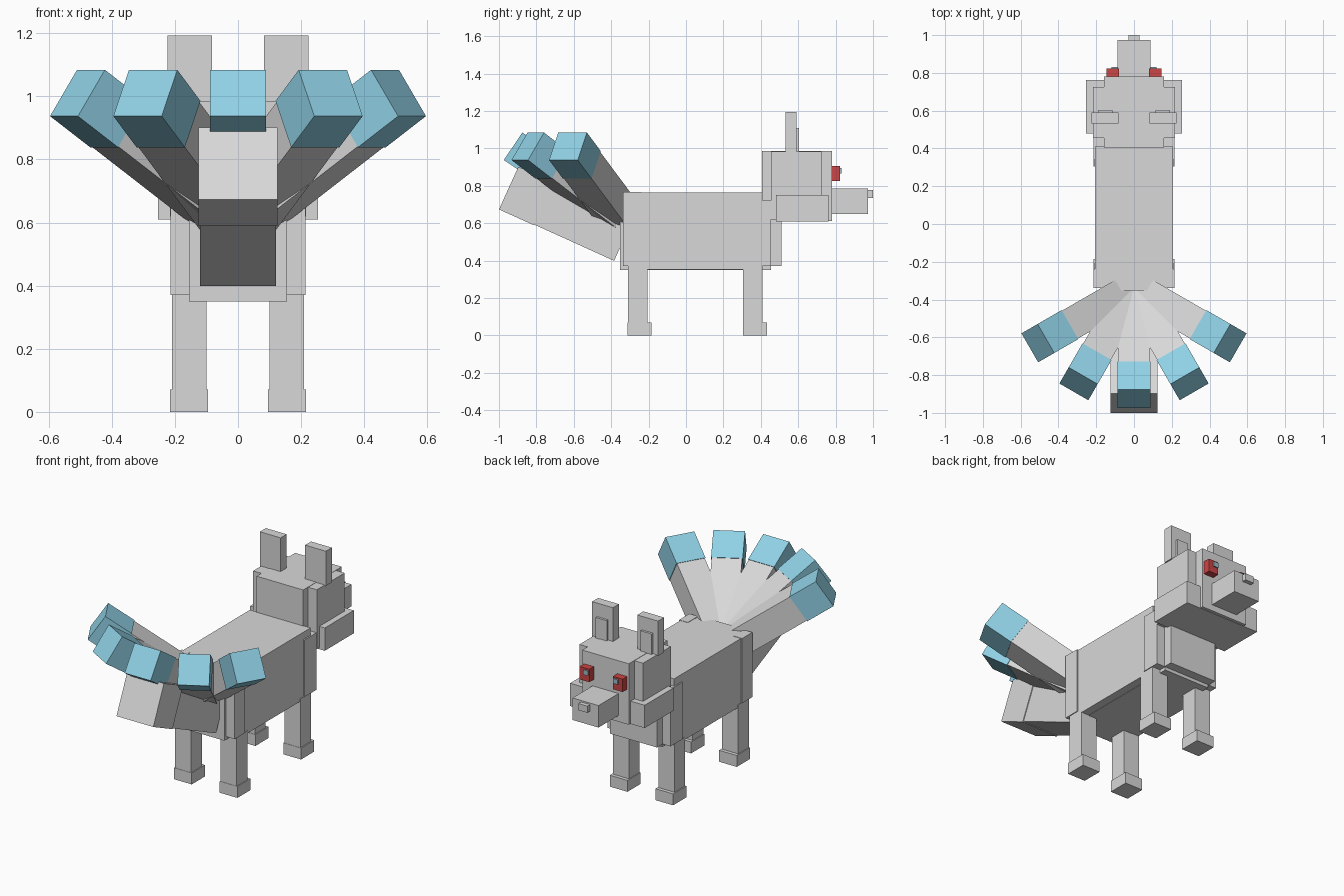
import bpy
from math import radians
from mathutils import Matrix, Vector

old = bpy.data.objects.get("Cube")
if old:
    bpy.data.objects.remove(old, do_unlink=True)


def material(name, rgb):
    m = bpy.data.materials.new(name)
    m.use_nodes = True
    m.diffuse_color = (*rgb, 1)
    bsdf = next(n for n in m.node_tree.nodes if n.type == 'BSDF_PRINCIPLED')
    bsdf.inputs["Base Color"].default_value = (*rgb, 1)
    return m


GREY = material("fur_grey", (0.69, 0.69, 0.69))
BLUE = material("tail_blue", (0.28, 0.64, 0.79))
RED = material("eye_red", (0.6, 0.06, 0.06))
PALE = material("pupil_blue_grey", (0.35, 0.52, 0.6))


def box(name, x, y, z, mat=GREY, frame=None):
    """Box from (low, high) spans, optionally placed by a frame matrix."""
    bpy.ops.mesh.primitive_cube_add(size=1)
    ob = bpy.context.object
    ob.name = name
    spans = (x, y, z)
    size = Vector([b - a for a, b in spans])
    mid = Vector([(a + b) / 2 for a, b in spans])
    ob.data.transform((frame or Matrix()) @ Matrix.Translation(mid) @ Matrix.Diagonal((*size, 1)))
    ob.data.materials.append(mat)
    return ob


def centred(name, half, y, z, mat=GREY):
    return box(name, (-half, half), y, z, mat)


def pair(name, x, y, z, mat=GREY):
    box("left_" + name, x, y, z, mat)
    box("right_" + name, (-x[1], -x[0]), y, z, mat)


# Body
centred("body", 0.206, (-0.31, 0.41), (0.352, 0.765))
centred("body_core", 0.155, (-0.353, 0.455), (0.35, 0.763))
centred("chest", 0.16, (0.34, 0.51), (0.37, 0.72))
pair("shoulder", (0.155, 0.214), (0.34, 0.455), (0.37, 0.72))
pair("hip", (0.155, 0.214), (-0.338, -0.239), (0.37, 0.767))

# Legs and feet
for name, y in (("front", 0.306), ("back", -0.311)):
    pair(name + "_leg", (0.1, 0.209), (y, y + 0.104), (0.03, 0.37))
    pair(name + "_foot", (0.095, 0.215), (y - 0.002, y + 0.126), (0, 0.07))

# Head
centred("head", 0.158, (0.406, 0.78), (0.612, 0.986))
centred("head_sides", 0.216, (0.455, 0.725), (0.62, 0.984))
centred("cheeks", 0.253, (0.48, 0.762), (0.61, 0.75))
centred("muzzle", 0.088, (0.77, 0.974), (0.65, 0.785))
centred("nose", 0.03, (0.97, 1.0), (0.735, 0.776))
pair("ear", (0.083, 0.224), (0.532, 0.59), (0.98, 1.193))
pair("inner_ear", (0.115, 0.19), (0.585, 0.604), (0.98, 1.11))
pair("eye", (0.08, 0.146), (0.775, 0.823), (0.826, 0.905), RED)
pair("pupil", (0.085, 0.118), (0.823, 0.831), (0.866, 0.896), PALE)


def tail_frame(pivot, turn, lift):
    """Local -y runs along the tail, local z is its upper side."""
    return (Matrix.Translation(pivot) @ Matrix.Rotation(radians(turn), 4, 'Z')
            @ Matrix.Rotation(radians(-lift), 4, 'X'))


# Fan of five tails with blue tips
for i, turn in enumerate((-60, -30, 0, 30, 60), 1):
    f = tail_frame((0, -0.337, 0.616), turn, 33.9)
    box(f"fan_tail_{i}", (-0.085, 0.085), (-0.55, 0), (-0.085, 0.085), GREY, f)
    box(f"fan_tail_tip_{i}", (-0.0885, 0.0885), (-0.708, -0.531), (-0.0885, 0.0885), BLUE, f)

# Wide lower tail
f = tail_frame((0, -0.386, 0.395), 0, 24.4)
box("lower_tail", (-0.12, 0.12), (-0.5, 0), (0.004, 0.246), GREY, f)
box("lower_tail_tip", (-0.125, 0.125), (-0.674, -0.47), (0, 0.25), GREY, f)
